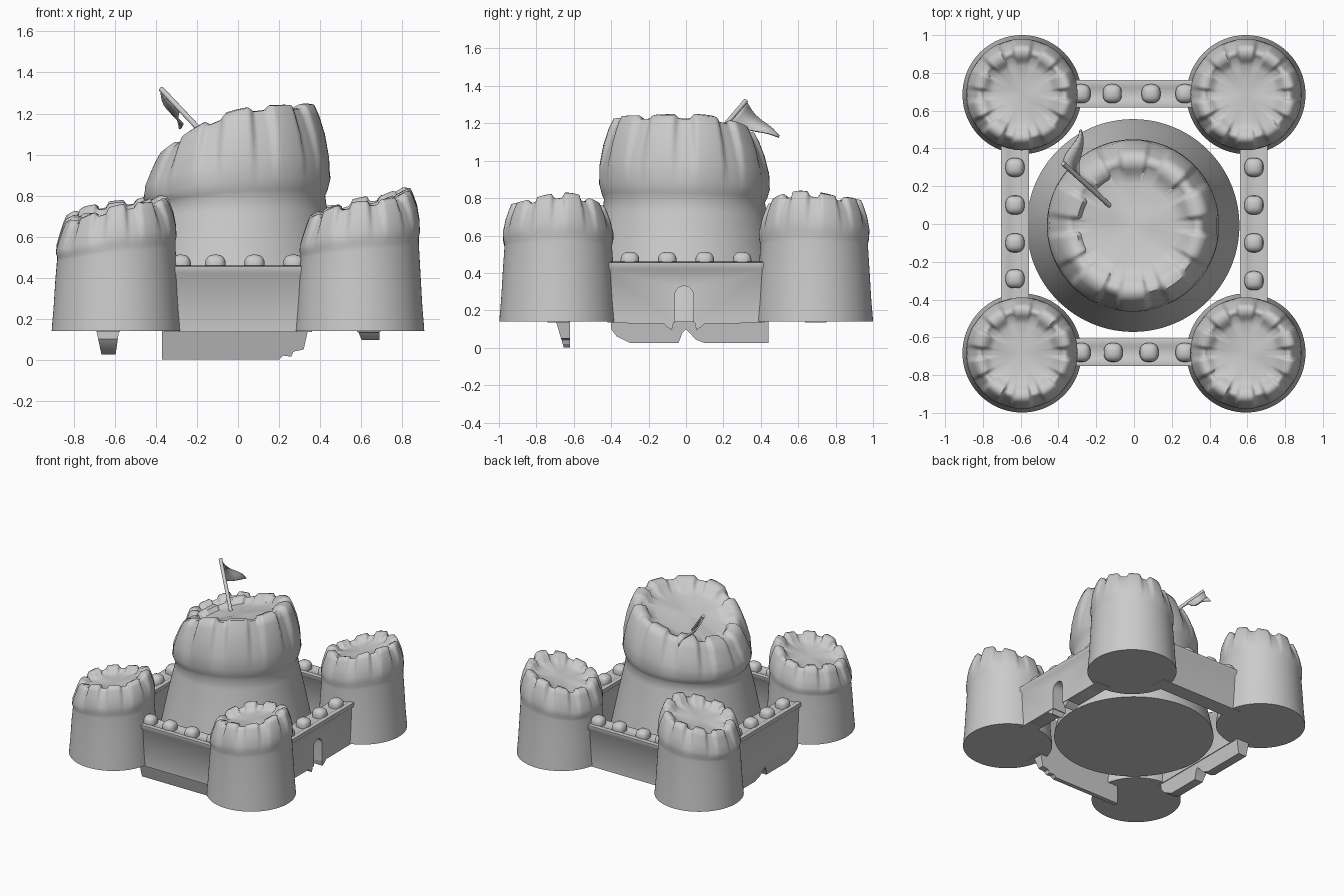
import bpy, bmesh, math
from mathutils import Vector, Matrix

if "Cube" in bpy.data.objects:
    bpy.data.objects.remove(bpy.data.objects["Cube"])


def make(name, bm, angle=40):
    bmesh.ops.remove_doubles(bm, verts=bm.verts, dist=1e-5)
    bmesh.ops.recalc_face_normals(bm, faces=bm.faces)
    me = bpy.data.meshes.new(name)
    bm.to_mesh(me)
    bm.free()
    ob = bpy.data.objects.new(name, me)
    bpy.context.collection.objects.link(ob)
    bpy.ops.object.select_all(action='DESELECT')
    bpy.context.view_layer.objects.active = ob
    ob.select_set(True)
    bpy.ops.object.shade_smooth_by_angle(angle=math.radians(angle))
    return ob


# Lathe whose rings carry merlon ridges and a slumping tilt
# profile row: radius, z, ridge radial, ridge height, tilt weight
def tower(name, cx, cy, profile, tilt, dz=0, phase=0.0, seg=160):
    bm = bmesh.new()
    rings = []
    for r, z, rr, rz, w in profile:
        ring = []
        for i in range(seg):
            a = 2 * math.pi * i / seg
            m = 1 / (1 + math.exp(-9 * (math.cos(10 * (a - math.pi / 2)) + 0.35)))
            m *= 1 + 0.15 * math.sin(3 * a + phase)
            rad = r + rr * m
            x, y = rad * math.cos(a), rad * math.sin(a)
            wave = 0.008 * math.sin(3 * a + phase) * min(r / 0.2, 1)
            ring.append(bm.verts.new((cx + x, cy + y,
                        z + rz * m + w * (tilt(x, y) + dz + wave))))
        rings.append(ring)
    for lo, hi in zip(rings, rings[1:]):
        for i in range(seg):
            j = (i + 1) % seg
            bm.faces.new((lo[i], lo[j], hi[j], hi[i]))
    return make(name, bm, 60)


# Corner towers
corner = [(0, .14, 0, 0, 0), (.315, .14, 0, 0, 0), (.313, .17, 0, 0, 0), (.306, .25, 0, 0, 0),
          (.297, .4, 0, 0, .1), (.288, .535, 0, 0, .5), (.288, .555, 0, 0, .55), (.294, .58, 0, 0, .65),
          (.29, .62, .005, 0, .8), (.268, .68, .014, 0, 1), (.245, .725, .018, .01, 1),
          (.234, .742, .016, .022, 1), (.222, .746, .006, .025, 1), (.21, .737, -.016, .022, 1),
          (.2, .725, -.02, .006, 1), (.15, .718, 0, 0, 1), (.08, .714, 0, 0, 1), (0, .71, 0, 0, 1)]
slope = lambda x, y: .23 * x
for name, x, y, dz, ph in (("front_left_tower", -.593, -.683, -.03, 0), ("front_right_tower", .593, -.683, -.005, 1),
                           ("back_left_tower", -.593, .685, .0, 2), ("back_right_tower", .593, .685, .008, 3)):
    tower(name, x, y, corner, slope, dz, ph)

# Central keep
keep = [(0, .14, 0, 0, 0), (.563, .14, 0, 0, 0), (.557, .18, 0, 0, 0), (.53, .3, 0, 0, 0),
        (.485, .52, 0, 0, 0), (.44, .72, 0, 0, .1), (.43, .785, 0, 0, .2), (.442, .81, 0, 0, .25),
        (.456, .86, 0, 0, .35), (.444, .95, .01, 0, .5), (.41, 1.05, .022, 0, .75),
        (.38, 1.12, .024, .008, .9), (.362, 1.155, .018, .02, 1), (.338, 1.16, .004, .023, 1),
        (.318, 1.148, -.022, .02, 1), (.3, 1.128, -.025, 0, 1), (.22, 1.115, 0, 0, 1),
        (.1, 1.11, 0, 0, 1), (0, 1.11, 0, 0, 1)]
tower("central_keep", -.005, -.008, keep, lambda x, y: .3 * x - .35 * x * x - .08 * y, 0, .6, 200)


# Prism from an (along, z) outline; depth is a function of z giving (inner, outer)
def prism(name, outline, depth, M):
    bm = bmesh.new()
    a = [bm.verts.new(M @ Vector((u, depth(z)[0], z))) for u, z in outline]
    b = [bm.verts.new(M @ Vector((u, depth(z)[1], z))) for u, z in outline]
    n = len(outline)
    bm.faces.new(a)
    bm.faces.new(b)
    for i in range(n):
        j = (i + 1) % n
        bm.faces.new((a[i], a[j], b[j], b[i]))
    return make(name, bm, 30)


# Wall cross-section (out, z) with top ledge and shallow walkway
section = [(-.055, .135), (-.055, .41), (-.07, .425), (-.073, .455), (-.045, .46), (-.03, .452),
           (.03, .452), (.045, .46), (.073, .455), (.073, .425), (.06, .41), (.06, .135)]


def wall(name, M, half, merlons):
    bm = bmesh.new()
    ends = [[bm.verts.new(M @ Vector((u, o, z))) for o, z in section] for u in (-half, half)]
    n = len(section)
    for e in ends:
        bm.faces.new(e)
    for i in range(n):
        j = (i + 1) % n
        bm.faces.new((ends[0][i], ends[0][j], ends[1][j], ends[1][i]))
    ob = make(name, bm, 50)
    for k, u in enumerate(merlons):
        bm = bmesh.new()
        bmesh.ops.create_cube(bm, size=1)
        bmesh.ops.scale(bm, vec=(.1, .1, .11), verts=bm.verts)
        bmesh.ops.bevel(bm, geom=bm.edges[:], offset=.04, segments=4, profile=.5, affect='EDGES')
        bmesh.ops.transform(bm, matrix=M @ Matrix.Translation((u, 0, .457)), verts=bm.verts)
        make(f"{name}_merlon_{k + 1}", bm, 60)
    return ob


# Local frame: x along the wall, +y outward
def frame(along, out, pos):
    M = Matrix.Identity(4)
    M.col[0] = (*along, 0, 0)
    M.col[1] = (*out, 0, 0)
    M.col[3] = (*pos, 0, 1)
    return M


front = frame((1, 0), (0, -1), (0, -.68))
back = frame((1, 0), (0, 1), (0, .69))
left = frame((0, 1), (-1, 0), (-.63, 0))
right = frame((0, 1), (1, 0), (.635, 0))
wall("front_wall", front, .36, (-.28, -.11, .08, .27))
wall("back_wall", back, .36, (-.28, -.115, .09, .27))
wall("left_wall", left, .42, (-.29, -.1, .1, .3))
gate_wall = wall("right_wall", right, .42, (-.3, -.1, .1, .3))

# Crumbling footings under the walls
prism("front_footing", [(-.37, .14), (-.37, .0), (.2, .0), (.22, .02), (.26, .015), (.27, .04), (.32, .05), (.34, .14)],
      lambda z: (-.06, .015 - .3 * (.14 - z)), front)
prism("left_footing", [(-.4, .14), (-.4, .1), (-.37, .06), (-.3, .025), (-.04, .025), (-.02, .08), (0, .1), (.02, .08),
                       (.05, .045), (.1, .025), (.44, .025), (.44, .14)],
      lambda z: (-.03 - .02 * z / .14, .03 + .03 * z / .14), left)
for s, side in ((-1, "front"), (1, "back")):
    prism(f"{side}_gate_footing", [(.055 * s, .14), (.065 * s, .095), (.09 * s, .11), (.11 * s, .13), (.3 * s, .13), (.33 * s, .14)],
          lambda z: (-.05 + (.14 - z) * .4, .055), frame((0, 1), (1, 0), (.635, -.01)))

# Arched gate through the right wall
arch = [(-.05, .1), (.05, .1)] + [(.05 * math.cos(math.pi * i / 12), .28 + .05 * math.sin(math.pi * i / 12))
                                  for i in range(13)]
cutter = prism("gate_cutter", arch, lambda z: (-.2, .2), frame((0, 1), (1, 0), (.635, -.01)))
cutter.hide_render = True
cutter.hide_set(True)
mod = gate_wall.modifiers.new("gate", 'BOOLEAN')
mod.object = cutter
mod.operation = 'DIFFERENCE'
mod.solver = 'EXACT'

# Flag pole
p0, p1 = Vector((-.12, .09, 1.05)), Vector((-.375, .32, 1.32))
d = p1 - p0
bm = bmesh.new()
bmesh.ops.create_cone(bm, cap_ends=True, segments=12, radius1=.013, radius2=.013, depth=d.length)
bmesh.ops.transform(bm, verts=bm.verts, matrix=Matrix.Translation((p0 + p1) / 2)
                    @ d.to_track_quat('Z', 'Y').to_matrix().to_4x4())
make("flag_pole", bm)

# Waving pennant
bm = bmesh.new()
low, tip = p0.lerp(p1, .64), Vector((-.285, .5, 1.13))
side = d.cross(tip - p1).normalized()
rows = []
for i in range(11):
    t = i / 10
    bend = side * .014 * math.sin(2 * math.pi * t)
    sag = Vector((0, 0, -.015 * math.sin(math.pi * t)))
    rows.append([bm.verts.new(p1.lerp(tip, t) + bend + sag),
                 bm.verts.new(low.lerp(tip - d * .02, t) + bend + sag)])
for a, b in zip(rows, rows[1:]):
    bm.faces.new((a[0], b[0], b[1], a[1]))
flag = make("flag", bm, 60)
sol = flag.modifiers.new("thickness", 'SOLIDIFY')
sol.thickness = .01
sol.offset = 0
